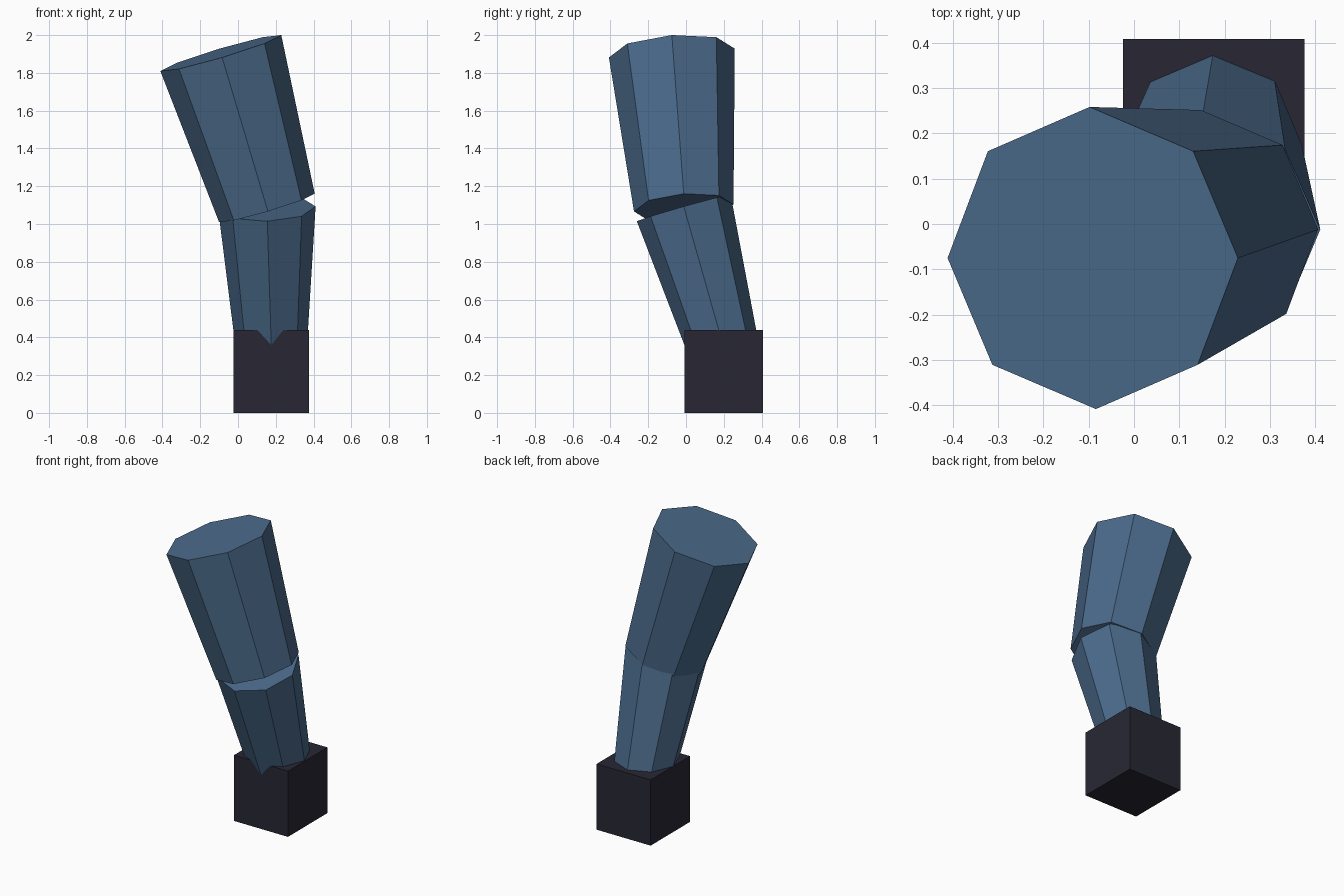
import bpy, bmesh, math
from mathutils import Vector

if "Cube" in bpy.data.objects:
    bpy.data.objects.remove(bpy.data.objects["Cube"])


def material(name, rgb):
    m = bpy.data.materials.new(name)
    m.diffuse_color = (*rgb, 1.0)
    m.use_nodes = True
    m.node_tree.nodes["Principled BSDF"].inputs["Base Color"].default_value = m.diffuse_color
    return m


blue = material("denim blue", (0.069, 0.144, 0.254))
dark = material("dark leather", (0.021, 0.0205, 0.034))


def add_object(name, bm, mat):
    bmesh.ops.recalc_face_normals(bm, faces=bm.faces[:])
    mesh = bpy.data.meshes.new(name)
    bm.to_mesh(mesh)
    bm.free()
    mesh.materials.append(mat)
    ob = bpy.data.objects.new(name, mesh)
    bpy.context.collection.objects.link(ob)
    return ob


def limb(name, bottom, top, r_bottom, r_top, mat, sides=8):
    """Tapered, capped prism whose ends are square to its axis."""
    bottom, top = Vector(bottom), Vector(top)
    n = (top - bottom).normalized()
    u = Vector((0, 1, 0)).cross(n).normalized()
    v = n.cross(u)
    bm = bmesh.new()
    rings = []
    for centre, r in ((bottom, r_bottom), (top, r_top)):
        angles = [2 * math.pi * i / sides for i in range(sides)]
        rings.append([bm.verts.new(centre + r * (u * math.cos(a) + v * math.sin(a)))
                      for a in angles])
    lo, hi = rings
    for i in range(sides):
        j = (i + 1) % sides
        bm.faces.new((lo[i], lo[j], hi[j], hi[i]))
    bm.faces.new(lo[::-1])
    bm.faces.new(hi)
    return add_object(name, bm, mat)


# Joint positions
hip = (-0.091, -0.075, 1.905)
knee = (0.153, -0.012, 1.085)
ankle = (0.176, 0.194, 0.36)

# Thigh and shin
limb("upper_leg", knee, hip, 0.264, 0.334, blue)
limb("lower_leg", ankle, knee, 0.19, 0.258, blue)

# Block foot
bm = bmesh.new()
bmesh.ops.create_cube(bm, size=1.0)
bmesh.ops.scale(bm, vec=(0.40, 0.417, 0.44), verts=bm.verts[:])
bmesh.ops.translate(bm, vec=(0.176, 0.2, 0.22), verts=bm.verts[:])
add_object("foot", bm, dark)
